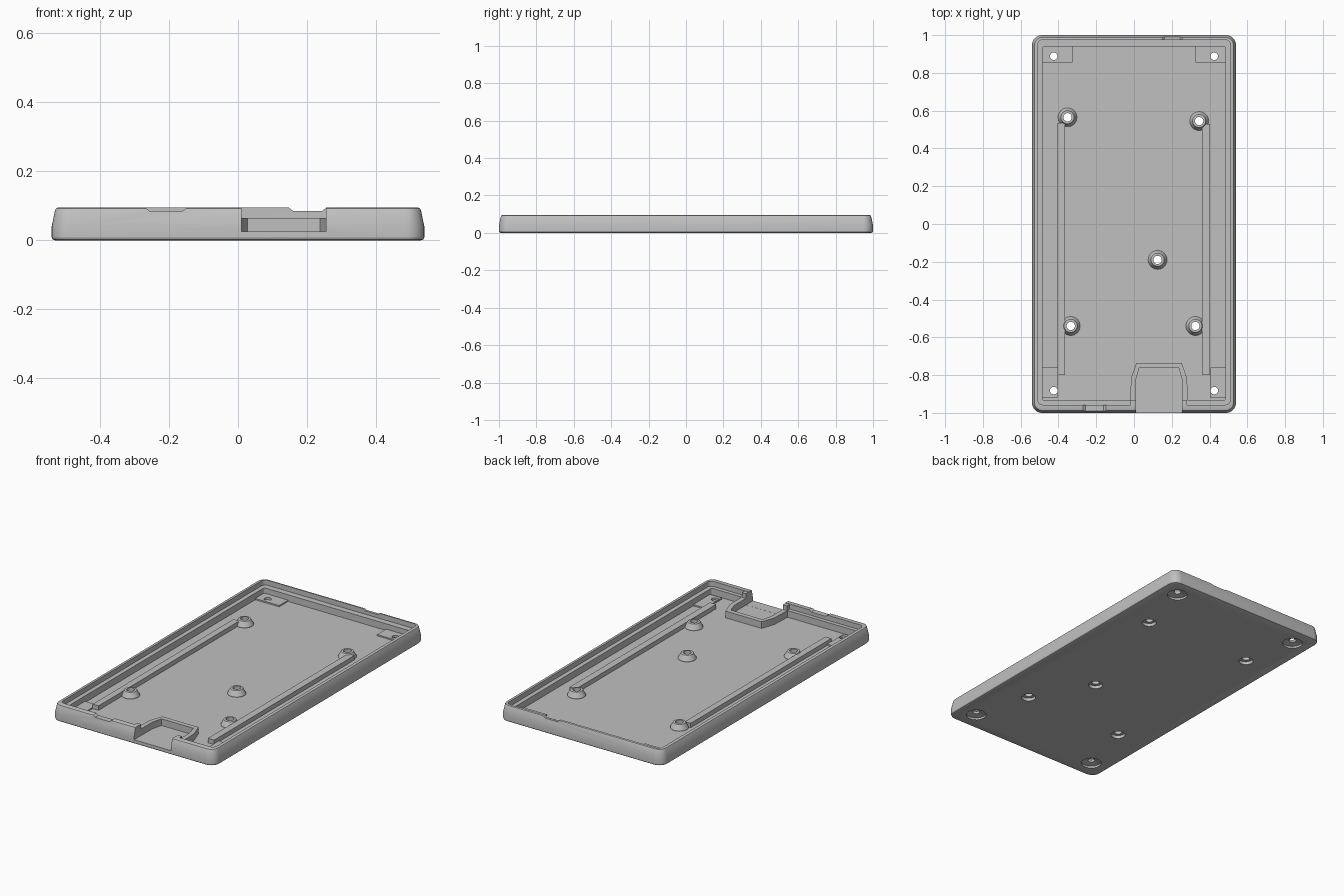
import bpy, bmesh, math
from mathutils import Matrix

cube = bpy.data.objects.get("Cube")
if cube:
    bpy.data.objects.remove(cube, do_unlink=True)

grey = bpy.data.materials.new("plain_grey")
grey.use_nodes = True
grey.diffuse_color = (0.53, 0.53, 0.53, 1)
grey.node_tree.nodes["Principled BSDF"].inputs["Base Color"].default_value = grey.diffuse_color

FLOOR, LEDGE, RIM = 0.025, 0.065, 0.095
BOSSES = [(-0.352, 0.565), (0.345, 0.545), (0.125, -0.19), (-0.335, -0.54), (0.325, -0.54)]
SCREWS = [(s * 0.425, y) for s in (-1, 1) for y in (0.888, -0.882)]


def finish(name, bm):
    bmesh.ops.recalc_face_normals(bm, faces=bm.faces)
    mesh = bpy.data.meshes.new(name)
    bm.to_mesh(mesh)
    bm.free()
    mesh.materials.append(grey)
    ob = bpy.data.objects.new(name, mesh)
    bpy.context.collection.objects.link(ob)
    return ob


def loft(bm, rings):
    """Skin closed rings of equal length and cap both ends."""
    loops = [[bm.verts.new(p) for p in ring] for ring in rings]
    for a, b in zip(loops, loops[1:]):
        for i in range(len(a)):
            j = (i + 1) % len(a)
            bm.faces.new((a[i], a[j], b[j], b[i]))
    bm.faces.new(loops[0][::-1])
    bm.faces.new(loops[-1])


def rounded(x, front, back, r, z, steps=8):
    pts = []
    corners = [(x - r, back - r), (r - x, back - r), (r - x, front + r), (x - r, front + r)]
    for k, (cx, cy) in enumerate(corners):
        for i in range(steps + 1):
            a = (k + i / steps) * math.pi / 2
            pts.append((cx + r * math.cos(a), cy + r * math.sin(a), z))
    return pts


def circle(c, r, z, n=32):
    return [(c[0] + r * math.cos(math.tau * i / n), c[1] + r * math.sin(math.tau * i / n), z)
            for i in range(n)]


def box(bm, x0, x1, y0, y1, z0, z1):
    loft(bm, [[(x0, y0, z), (x1, y0, z), (x1, y1, z), (x0, y1, z)] for z in (z0, z1)])


def lathe(bm, c, profile, n=32):
    loft(bm, [circle(c, r, z, n) for r, z in profile])


# Tray shell: tapered outside, rim, stepped ledge and floor
bm = bmesh.new()
loft(bm, [
    rounded(0.530, -0.990, 0.990, 0.045, 0),
    rounded(0.537, -0.997, 0.997, 0.050, 0.003),
    rounded(0.540, -1.000, 1.000, 0.053, 0.009),
    rounded(0.540, -1.000, 1.000, 0.053, 0.040),
    rounded(0.530, -0.990, 0.990, 0.045, 0.088),
    rounded(0.527, -0.987, 0.987, 0.042, 0.093),
    rounded(0.522, -0.982, 0.982, 0.038, RIM),
    rounded(0.510, -0.957, 0.976, 0.026, RIM),
    rounded(0.510, -0.957, 0.976, 0.026, LEDGE),
    rounded(0.484, -0.934, 0.940, 0.010, LEDGE),
    rounded(0.484, -0.934, 0.940, 0.010, FLOOR)])
tray = finish("tray_shell", bm)

# Cutter for screw holes, recesses, front opening and rim dips
bm = bmesh.new()
for c in BOSSES:
    lathe(bm, c, [(0.040, -0.05), (0.040, 0.018), (0.022, 0.018), (0.022, 0.2)], 24)
for c in SCREWS:
    lathe(bm, c, [(0.056, -0.05), (0.056, 0.012), (0.020, 0.019), (0.020, 0.06)], 24)
box(bm, 0.010, 0.255, -1.1, -0.92, FLOOR + 0.0005, 0.2)
for x0, x1, y0, y1 in ((-0.27, -0.147, -1.1, -0.92), (0.147, 0.257, 0.92, 1.1)):
    loft(bm, [[(x0, y, 0.0951), (x0 + 0.014, y, 0.085), (x1 - 0.014, y, 0.085),
               (x1, y, 0.0951), (x1, y, 0.2), (x0, y, 0.2)] for y in (y0, y1)])
cutter = finish("hole_cutter", bm)
cutter.hide_render = True

# Standoffs that take the board screws
bm = bmesh.new()
for c in BOSSES:
    lathe(bm, c, [(0.050, 0.020), (0.050, 0.030), (0.037, 0.054), (0.035, 0.058), (0.031, 0.060)])
bosses = finish("screw_bosses", bm)

# Low pads around the corner screws
bm = bmesh.new()
for s in (-1, 1):
    for inner, y0, y1 in ((0.325, 0.855, 0.945), (0.405, -0.92, -0.76)):
        x0, x1 = sorted((s * inner, s * 0.488))
        box(bm, x0, x1, y0, y1, 0.021, 0.033)
pads = finish("corner_pads", bm)

# Cut the holes, then drop the cutter
for ob in (tray, bosses, pads):
    mod = ob.modifiers.new("holes", 'BOOLEAN')
    mod.object = cutter
    mod.operation = 'DIFFERENCE'
    mod.solver = 'EXACT'
    bpy.context.view_layer.update()
    cut = bpy.data.meshes.new_from_object(ob.evaluated_get(bpy.context.evaluated_depsgraph_get()))
    ob.modifiers.clear()
    ob.data = cut
    cut.materials.clear()
    cut.materials.append(grey)
bpy.data.objects.remove(cutter, do_unlink=True)

# Long side rails
bm = bmesh.new()
box(bm, -0.405, -0.366, -0.80, 0.535, 0.021, 0.052)
box(bm, 0.360, 0.402, -0.80, 0.53, 0.021, 0.052)
rails = finish("side_rails", bm)

# Low wall around the front opening
bm = bmesh.new()
outer = [(0.153, -0.940), (0.148, -0.815), (0.120, -0.735)]
inner = [(0.1225, -0.940), (0.1225, -0.825), (0.105, -0.763)]
path = [(0.1325 - x, y) for x, y in outer] + [(0.1325 + x, y) for x, y in outer[::-1]]
path += [(0.1325 + x, y) for x, y in inner] + [(0.1325 - x, y) for x, y in inner[::-1]]
loft(bm, [[(x, y, z) for x, y in path] for z in (0.021, LEDGE)])
opening = finish("opening_wall", bm)

# Upright posts at both sides of the opening
bm = bmesh.new()
for x0, x1 in ((-0.018, 0.010), (0.255, 0.280)):
    box(bm, x0, x1, -0.960, -0.932, 0.03, RIM - 0.002)
posts = finish("opening_posts", bm)

# Smooth curved surfaces, keep edges crisp
bpy.ops.object.select_all(action='DESELECT')
for ob in (tray, bosses, pads, rails, opening, posts):
    ob.select_set(True)
bpy.context.view_layer.objects.active = tray
bpy.ops.object.shade_smooth_by_angle(angle=math.radians(25))
